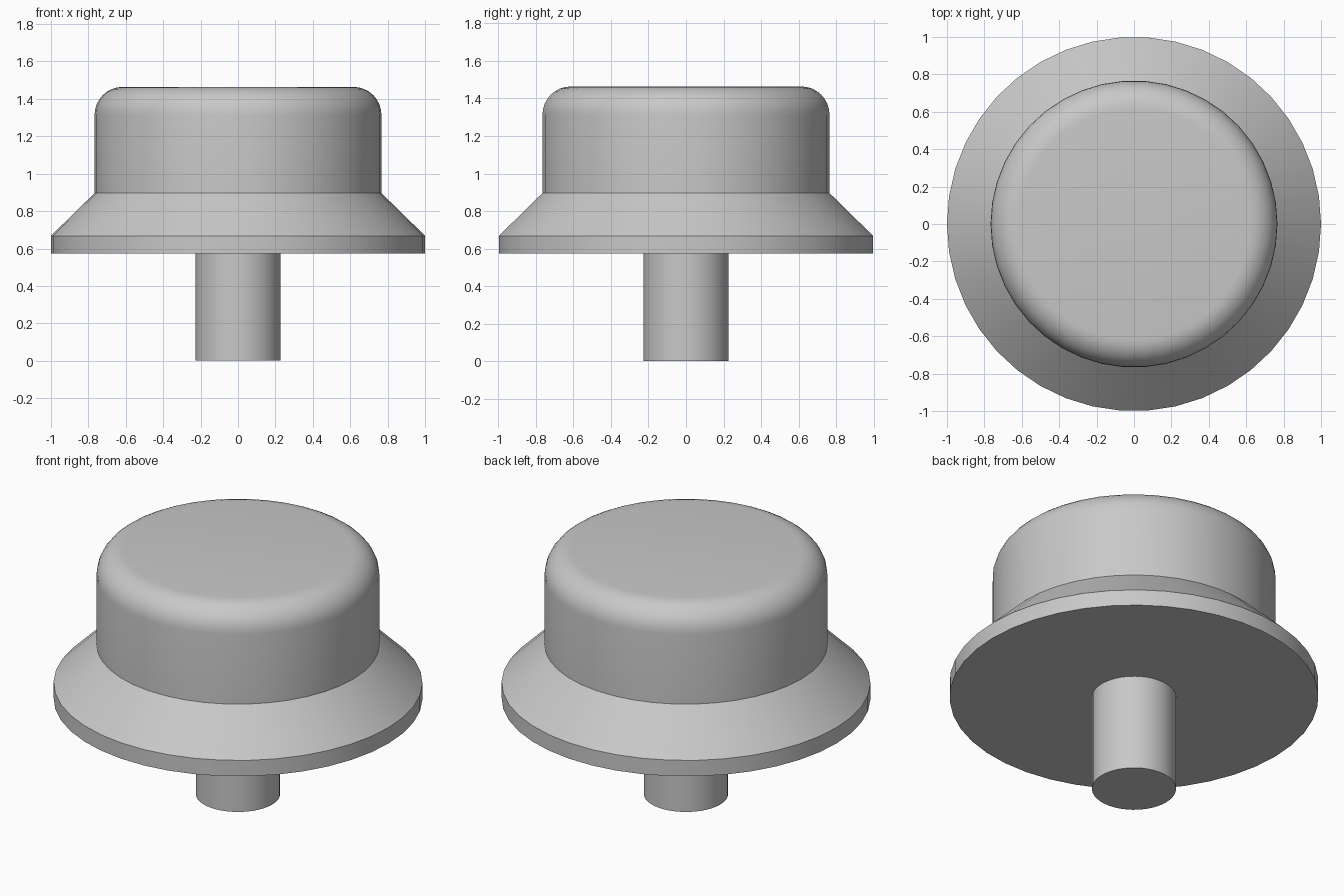
import bpy, bmesh, math

old = bpy.data.objects.get("Cube")
if old:
    bpy.data.objects.remove(old)

SIDES = 42
grey = bpy.data.materials.new("light_grey")
grey.use_nodes = True
colour = (0.58, 0.58, 0.58, 1)
grey.diffuse_color = colour
grey.node_tree.nodes["Principled BSDF"].inputs["Base Color"].default_value = colour


def lathe(name, profile):
    """Revolve (radius, height) points around z, closing both ends."""
    bm = bmesh.new()
    rings = []
    for r, z in profile:
        angles = [2 * math.pi * i / SIDES for i in range(SIDES)]
        rings.append([bm.verts.new((r * math.cos(a), r * math.sin(a), z)) for a in angles])
    for low, high in zip(rings, rings[1:]):
        for i in range(SIDES):
            j = (i + 1) % SIDES
            bm.faces.new((low[i], low[j], high[j], high[i]))
    bm.faces.new(rings[0][::-1])
    bm.faces.new(rings[-1])
    mesh = bpy.data.meshes.new(name)
    bm.to_mesh(mesh)
    bm.free()
    mesh.materials.append(grey)
    obj = bpy.data.objects.new(name, mesh)
    bpy.context.collection.objects.link(obj)
    bpy.ops.object.select_all(action="DESELECT")
    obj.select_set(True)
    bpy.context.view_layer.objects.active = obj
    bpy.ops.object.shade_smooth_by_angle(angle=math.radians(30))
    return obj


# Knob cap: rim, sloped skirt, straight wall and rounded top edge
CAP_R, TOP, FILLET = 0.767, 1.464, 0.15
cap = [(1, 0.573), (1, 0.668), (CAP_R, 0.896)]
for k in range(9):
    a = math.pi / 2 * k / 8
    cap.append((CAP_R - FILLET + FILLET * math.cos(a), TOP - FILLET + FILLET * math.sin(a)))
lathe("knob_cap", cap)

# Stem below the cap
lathe("stem", [(0.228, 0), (0.228, 0.58)])
